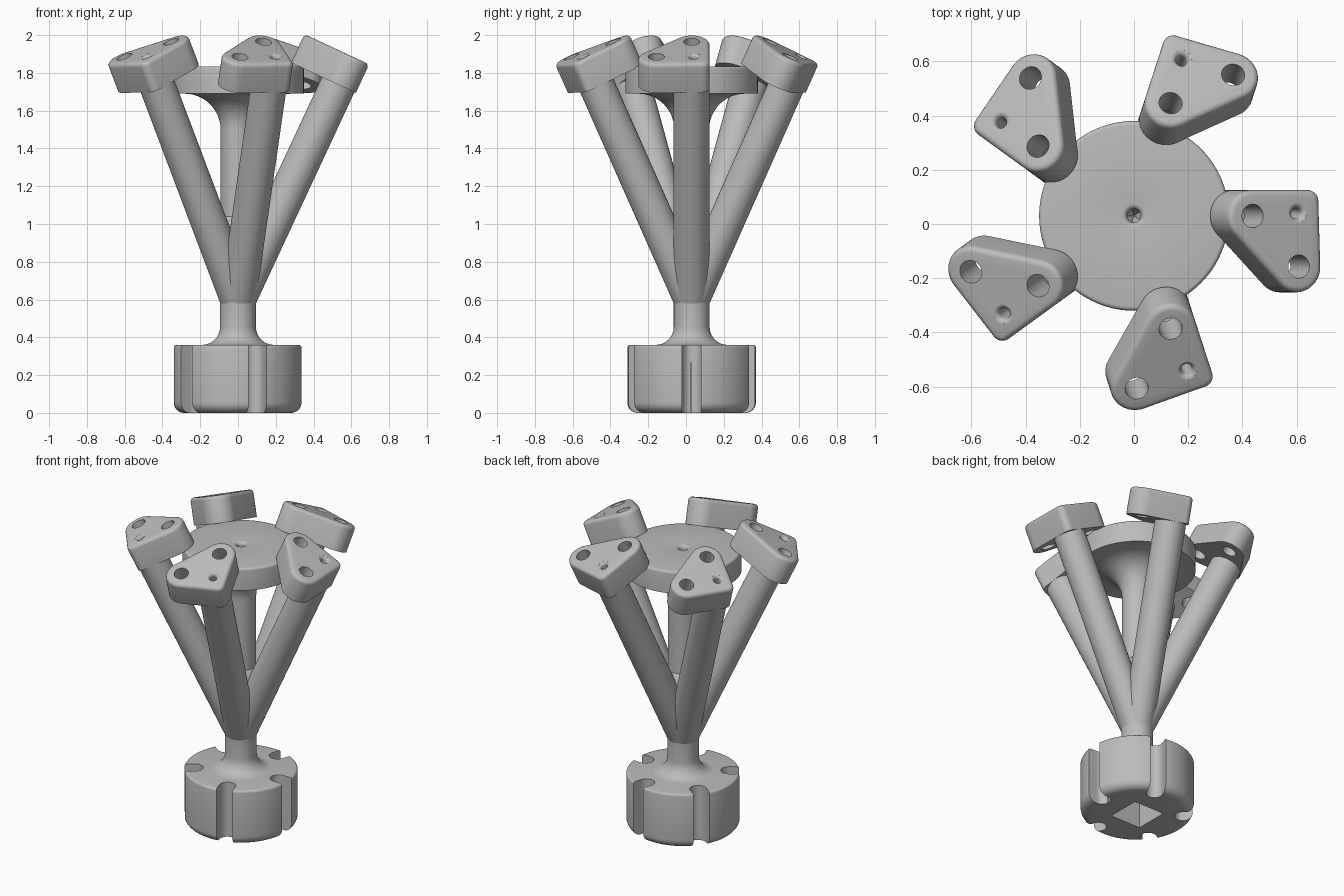
import bpy, bmesh
from math import sin, cos, pi, radians
from mathutils import Matrix, Vector
from mathutils.geometry import convex_hull_2d

old = bpy.data.objects.get("Cube")
if old:
    bpy.data.objects.remove(old, do_unlink=True)

grey = bpy.data.materials.new("plain grey")
grey.use_nodes = True
grey.diffuse_color = (0.5, 0.5, 0.5, 1)
grey.node_tree.nodes["Principled BSDF"].inputs["Base Color"].default_value = (0.5, 0.5, 0.5, 1)

ARMS, TILT, ARM_R = 5, radians(25), 0.095
ARM_START, PAD_LOW, PAD_HIGH = 0.6, 1.255, 1.422
CENTRE = Matrix.Translation((0, 0.03, 0))


def make(name, bm):
    bmesh.ops.recalc_face_normals(bm, faces=bm.faces)
    mesh = bpy.data.meshes.new(name)
    bm.to_mesh(mesh)
    bm.free()
    mesh.materials.append(grey)
    ob = bpy.data.objects.new(name, mesh)
    bpy.context.collection.objects.link(ob)
    return ob


def arc(cx, cy, r, start, end, n=8):
    steps = [radians(start + (end - start) * i / n) for i in range(n + 1)]
    return [(cx + r * cos(a), cy + r * sin(a)) for a in steps]


def lathe(name, profile, segments=80):
    """Closed (radius, z) loop turned around the z axis."""
    bm = bmesh.new()
    rings = []
    for k in range(segments):
        a = 2 * pi * k / segments
        rings.append([bm.verts.new((r * cos(a), r * sin(a), z)) for r, z in profile])
    n = len(profile)
    for k in range(segments):
        p, q = rings[k], rings[(k + 1) % segments]
        for i in range(n):
            j = (i + 1) % n
            bm.faces.new((p[i], q[i], q[j], p[j]))
    return make(name, bm)


def prism(name, circles, low, high, top_round=0.0):
    """Upright prism around the hull of (x, y, radius) circles."""
    pts = [p for x, y, r in circles for p in arc(x, y, r, 0, 352.5, 47)]
    pts = [pts[i] for i in convex_hull_2d(pts)]
    bm = bmesh.new()
    floor = bm.faces.new([bm.verts.new((x, y, low)) for x, y in pts])
    up = bmesh.ops.extrude_face_region(bm, geom=[floor])["geom"]
    bmesh.ops.translate(bm, vec=(0, 0, high - low),
                        verts=[v for v in up if isinstance(v, bmesh.types.BMVert)])
    if top_round:
        rim = [e for e in bm.edges if all(v.co.z > high - 0.001 for v in e.verts)]
        bmesh.ops.bevel(bm, geom=rim, offset=top_round, segments=4, profile=0.5, affect='EDGES')
    return make(name, bm)


def cut(ob, cutters):
    """Subtract the cutters, bake the result and drop them."""
    for c in cutters:
        c.hide_render = True
        m = ob.modifiers.new("cut", 'BOOLEAN')
        m.operation, m.solver, m.object = 'DIFFERENCE', 'EXACT', c
    bpy.context.view_layer.update()
    deps = bpy.context.evaluated_depsgraph_get()
    mesh = bpy.data.meshes.new_from_object(ob.evaluated_get(deps))
    ob.modifiers.clear()
    ob.data = mesh
    for c in cutters:
        bpy.data.objects.remove(c, do_unlink=True)


# Turned body: knob, flared post and top disc around a narrow bore
profile = [(0.025, 0)] + arc(0.285, 0.055, 0.055, -90, 0)
profile += arc(0.325, 0.345, 0.015, 0, 90, 4)
profile += arc(0.19, 0.455, 0.095, 270, 180)
profile += [(0.095, 0.58), (0.12, 0.98), (0.115, 1.01), (0.092, 1.04)]
profile += arc(0.282, 1.5, 0.19, 180, 90, 12)
profile += [(0.35, 1.69)] + arc(0.335, 1.82, 0.015, 0, 90, 4)
profile += arc(0.045, 1.815, 0.02, 90, 180, 5)
body = lathe("knob_post_and_disc", profile)

# Knob grooves and the square socket underneath
cutters = []
for k in range(ARMS):
    groove = prism("groove_cutter", [(0.275, 0, 0.05), (0.5, 0, 0.05)], -0.1, 0.42)
    groove.data.transform(Matrix.Rotation(2 * pi * k / ARMS, 4, 'Z'))
    cutters.append(groove)
bm = bmesh.new()
bmesh.ops.create_cube(bm, size=0.22)
bmesh.ops.scale(bm, vec=(1, 1, 2), verts=bm.verts)
cutters.append(make("socket_cutter", bm))
cut(body, cutters)
body.data.transform(CENTRE)

# Three-cornered pad with two through holes and a flared small hole
INNER, OUTER = (-0.18, 0), (0.008, -0.187)
pad = prism("pad", [(*INNER, ARM_R), (*OUTER, ARM_R), (0.055, 0.055, 0.04)],
            PAD_LOW, PAD_HIGH, 0.022)
cutters = [prism("hole_cutter", [(*c, 0.043)], PAD_LOW - 0.1, PAD_HIGH + 0.1)
           for c in (INNER, OUTER)]
flare = [(0.001, PAD_LOW - 0.1), (0.02, PAD_LOW - 0.1)]
flare += arc(0.04, PAD_HIGH - 0.02, 0.02, 180, 100, 6)
flare += [(0.037, PAD_HIGH + 0.05), (0.001, PAD_HIGH + 0.05)]
bm = bmesh.new()
bm.from_mesh(lathe("flare_shape", flare, 32).data)
bpy.data.objects.remove(bpy.data.objects["flare_shape"], do_unlink=True)
inner = [f for f in bm.faces if all(v.co.xy.length < 0.002 for v in f.verts)]
bmesh.ops.delete(bm, geom=inner, context='FACES')
bmesh.ops.holes_fill(bm, edges=[e for e in bm.edges if e.is_boundary], sides=0)
small = make("small_hole_cutter", bm)
small.data.transform(Matrix.Translation((0.003, 0.01, 0)))
cut(pad, cutters + [small])

# Round arm that carries the pad
arm = prism("arm", [(0, 0, ARM_R)], 0, PAD_LOW + 0.015)

# Five tilted copies around the post
for k in range(ARMS):
    place = (CENTRE @ Matrix.Translation((0, 0, ARM_START))
             @ Matrix.Rotation(2 * pi * k / ARMS, 4, 'Z') @ Matrix.Rotation(TILT, 4, 'Y'))
    for part in (arm, pad):
        copy = bpy.data.objects.new(f"{part.name}_{k + 1}", part.data.copy())
        copy.data.transform(place)
        bpy.context.collection.objects.link(copy)
for part in (arm, pad):
    bpy.data.objects.remove(part, do_unlink=True)

# Smooth shading with crisp edges
for ob in bpy.context.scene.objects:
    ob.select_set(ob.type == 'MESH')
bpy.context.view_layer.objects.active = body
bpy.ops.object.shade_smooth_by_angle(angle=radians(32))
